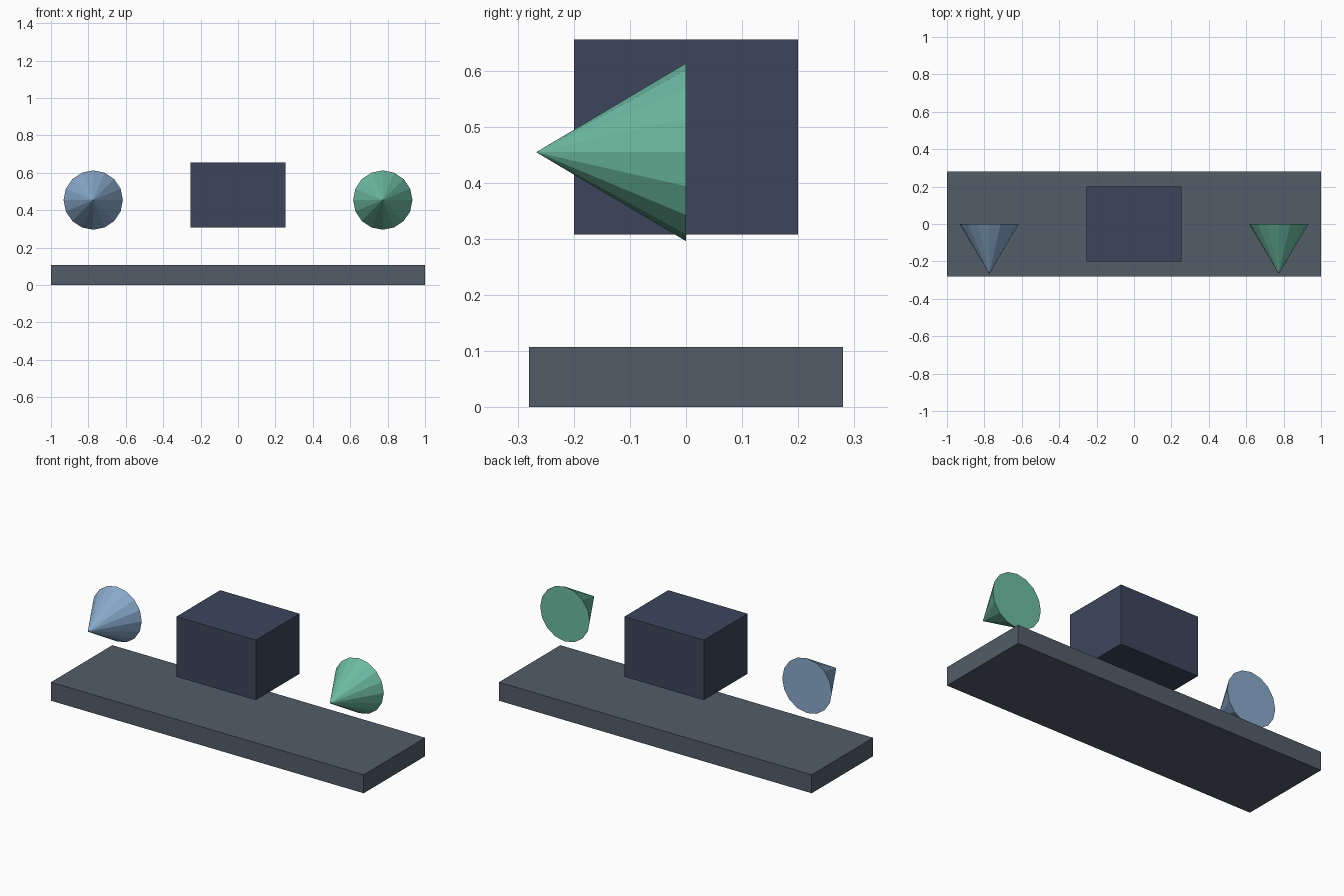
import bpy
from math import pi

if "Cube" in bpy.data.objects:
    bpy.data.objects.remove(bpy.data.objects["Cube"])


def paint(obj, name, rgb):
    mat = bpy.data.materials.new(name)
    mat.diffuse_color = (*rgb, 1)
    mat.use_nodes = True
    mat.node_tree.nodes["Principled BSDF"].inputs["Base Color"].default_value = mat.diffuse_color
    obj.data.materials.append(mat)


def box(name, size, z_mid, rgb):
    bpy.ops.mesh.primitive_cube_add(size=1, location=(0, 0, z_mid))
    obj = bpy.context.object
    obj.name = name
    obj.scale = size
    bpy.ops.object.transform_apply(location=False, rotation=False, scale=True)
    paint(obj, name + "_colour", rgb)


def cone(name, x, rgb):
    # Sixteen flat sides, tip pointing to the front, base on y = 0
    depth = 0.267
    bpy.ops.mesh.primitive_cone_add(vertices=16, radius1=0.1585, radius2=0,
                                    depth=depth, location=(x, -depth / 2, 0.4545),
                                    rotation=(pi / 2, 0, 0))
    obj = bpy.context.object
    obj.name = name
    paint(obj, name + "_colour", rgb)


# Flat base slab and the block floating above it
box("base_slab", (2, 0.56, 0.107), 0.0535, (0.085, 0.11, 0.14))
box("centre_block", (0.508, 0.4, 0.347), 0.4815, (0.045, 0.06, 0.105))

# Pair of forward-pointing cones
cone("left_cone", -0.774, (0.25, 0.4, 0.6))
cone("right_cone", 0.774, (0.15, 0.5, 0.36))
